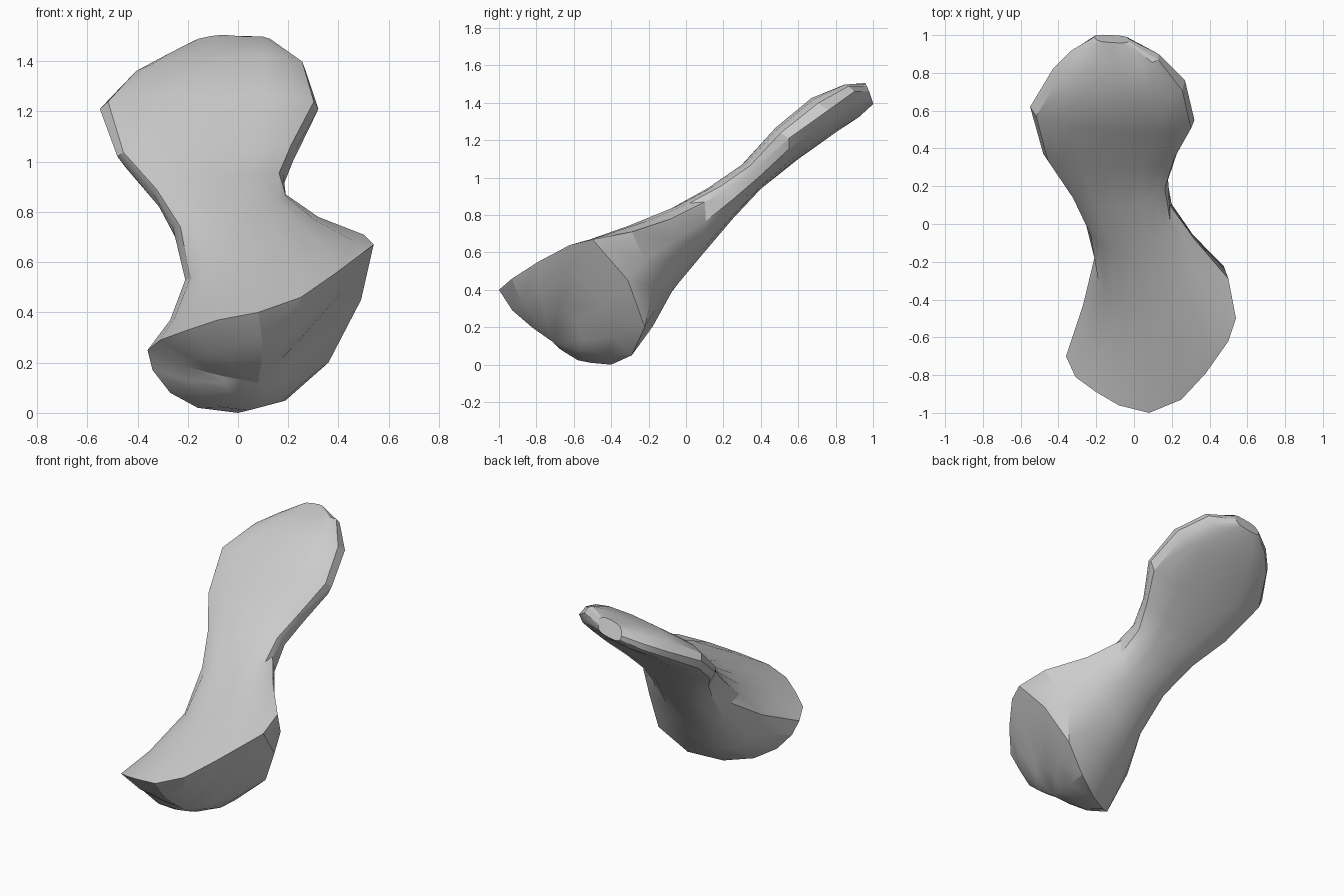
import bpy, bmesh, math
from mathutils import Vector

cube = bpy.data.objects.get("Cube")
if cube:
    bpy.data.objects.remove(cube)

SIDES = 16

# Sections from the paddle tip to just behind the foot:
# left edge, right edge, middle of the upper side, middle of the underside
SECTIONS = [
    [(-.03, .98, 1.46), (-.21, .99, 1.43), (-.11, .96, 1.5), (-.12, 1, 1.4)],
    [(.13, .9, 1.46), (-.33, .92, 1.38), (-.08, .85, 1.48), (-.1, .92, 1.34)],
    [(.27, .76, 1.36), (-.43, .82, 1.32), (-.07, .68, 1.42), (-.1, .79, 1.25)],
    [(.32, .55, 1.21), (-.55, .62, 1.21), (-.1, .49, 1.27), (-.12, .58, 1.09)],
    [(.23, .38, 1.05), (-.48, .37, 1.02), (-.12, .3, 1.07), (-.1, .4, .94)],
    [(.18, .24, .95), (-.34, .19, .88), (-.08, .1, .93), (-.06, .25, .78)],
    [(.19, .1, .87), (-.26, .02, .74), (0, -.12, .8), (.02, .08, .58)],
    [(.32, -.08, .78), (-.21, -.18, .53), (.06, -.42, .65), (.08, -.07, .4)],
    [(.5, -.29, .71), (-.27, -.43, .37), (.08, -.75, .51), (.12, -.18, .2)],
]

# Rim of the foot: front lip from left to right, then back underneath
RIM = [
    (.54, -.5, .67), (.5, -.62, .64), (.38, -.79, .55), (.25, -.93, .46),
    (.08, -1, .4), (-.08, -.96, .37), (-.2, -.89, .33), (-.31, -.81, .29),
    (-.36, -.7, .25), (-.34, -.65, .17), (-.27, -.59, .08), (-.16, -.5, .02),
    (0, -.4, 0), (.19, -.29, .05), (.36, -.22, .2), (.49, -.31, .45),
]


def power(value, exponent):
    return math.copysign(abs(value) ** exponent, value)


def section_ring(section, squareness):
    """Rounded cross-section through the four given points."""
    left, right, upper, under = map(Vector, section)
    centre = (left + right) / 2
    ring = []
    for i in range(SIDES):
        angle = math.tau * i / SIDES
        c, s = math.cos(angle), math.sin(angle)
        side = upper if s > 0 else under
        ring.append(centre + (left - centre) * power(c, squareness)
                    + (side - centre) * abs(s) ** squareness)
    return ring


def bridge(bm, a, b):
    for i in range(SIDES):
        j = (i + 1) % SIDES
        bm.faces.new((a[i], a[j], b[j], b[i]))


# Paddle, neck and flared foot as one loft
rings = [section_ring(s, .65 + .035 * k) for k, s in enumerate(SECTIONS)]
rim = [Vector(p) for p in RIM]
rings.append(rim)

# Domed sole closing the foot
outward = Vector((.49, -.44, -.75)).normalized()
peak = Vector((.08, -.71, .12))
for blend, bulge in ((.3, .035), (.65, .025)):
    rings.append([p.lerp(peak, blend) + outward * bulge for p in rim])

bm = bmesh.new()
loops = [[bm.verts.new(p) for p in ring] for ring in rings]
for a, b in zip(loops, loops[1:]):
    bridge(bm, a, b)
bm.faces.new(loops[0])
centre = bm.verts.new(peak)
for i in range(SIDES):
    bm.faces.new((loops[-1][i], loops[-1][(i + 1) % SIDES], centre))
bmesh.ops.recalc_face_normals(bm, faces=bm.faces)

mesh = bpy.data.meshes.new("paddle_body")
bm.to_mesh(mesh)
bm.free()
body = bpy.data.objects.new("paddle_body", mesh)
bpy.context.collection.objects.link(body)

# Plain grey surface
grey = bpy.data.materials.new("plain_grey")
grey.use_nodes = True
grey.diffuse_color = (.6, .6, .6, 1)
grey.node_tree.nodes["Principled BSDF"].inputs["Base Color"].default_value = grey.diffuse_color
mesh.materials.append(grey)

bpy.ops.object.select_all(action="DESELECT")
body.select_set(True)
bpy.context.view_layer.objects.active = body
bpy.ops.object.shade_smooth_by_angle(angle=math.radians(25))
